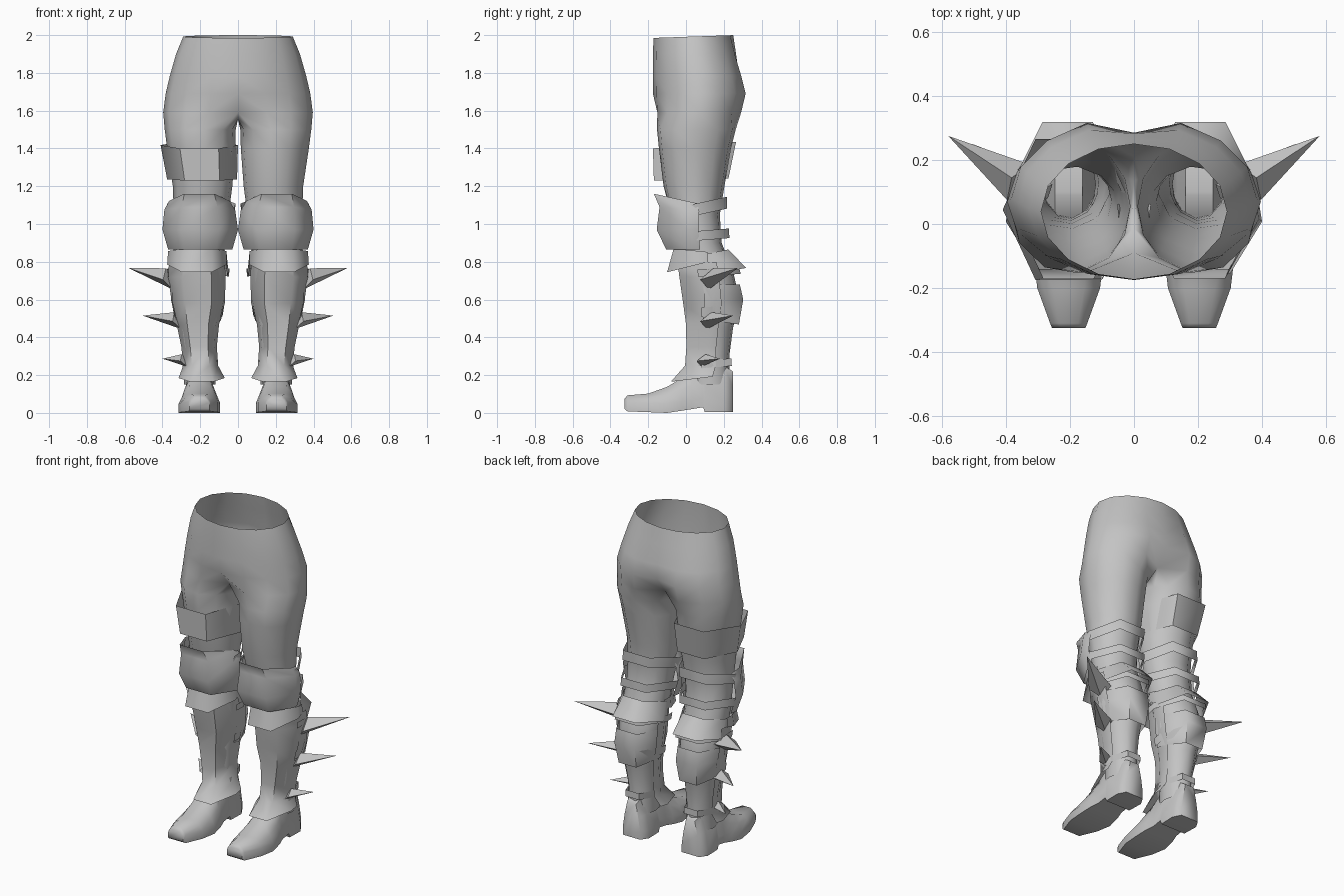
import bpy, bmesh
from math import cos, sin, radians
from mathutils import Vector

if "Cube" in bpy.data.objects:
    bpy.data.objects.remove(bpy.data.objects["Cube"])

GREY = (0.55, 0.55, 0.55, 1)
grey = bpy.data.materials.new("plain grey")
grey.use_nodes = True
grey.diffuse_color = GREY
grey.node_tree.nodes["Principled BSDF"].inputs["Base Color"].default_value = GREY


def finish(name, bm, mirror=True, angle=64):
    bmesh.ops.recalc_face_normals(bm, faces=bm.faces)
    mesh = bpy.data.meshes.new(name)
    bm.to_mesh(mesh)
    bm.free()
    mesh.materials.append(grey)
    ob = bpy.data.objects.new(name, mesh)
    bpy.context.collection.objects.link(ob)
    bpy.ops.object.select_all(action="DESELECT")
    ob.select_set(True)
    bpy.context.view_layer.objects.active = ob
    bpy.ops.object.shade_smooth_by_angle(angle=radians(angle))
    if mirror:
        ob.modifiers.new("Mirror", "MIRROR")
    return ob


def loft(rings, closed=False, caps=False):
    bm = bmesh.new()
    rows = [[bm.verts.new(p) for p in ring] for ring in rings]
    n = len(rows[0])
    for a, b in zip(rows, rows[1:]):
        for i in range(n if closed else n - 1):
            j = (i + 1) % n
            bm.faces.new((a[i], a[j], b[j], b[i]))
    if caps:
        bm.faces.new(rows[0])
        bm.faces.new(rows[-1])
    return bm


def ring(row, angles, flat=1):
    """Section from (z, inner x, outer x, front y, back y, tilt); flat squares off front and back."""
    z, xi, xo, yf, yb = row[:5]
    tilt = row[5] if len(row) > 5 else 0
    pts = []
    for a in angles:
        x = (xi + xo) / 2 + (xo - xi) / 2 * cos(radians(a))
        y = (yf + yb) / 2 + (yb - yf) / 2 * sin(radians(a)) / flat
        pts.append((x, y, z + tilt * (y - yf)))
    return pts


def span(a, b, n):
    return [a + (b - a) * i / n for i in range(n + 1)]


# Armour is six-sided, with flat front and back panels
HEX = sin(radians(60))
FRONT = [-198, -180, -120, -60, 0, 18]
BACK = [-18, 0, 60, 120, 180, 198]


def plate(name, rows, angles):
    return finish(name, loft([ring(r, angles, HEX) for r in rows]))


# Leg sections, top to bottom
LEG = [(1.5, .012, .388, -.155, .265), (1.4, .015, .375, -.145, .24),
       (1.2, .03, .345, -.12, .205), (1.05, .05, .34, -.08, .18),
       (.9, .07, .34, -.05, .19), (.75, .075, .345, -.015, .25),
       (.6, .085, .335, 0, .285), (.45, .11, .31, .01, .25),
       (.3, .12, .285, .015, .23), (.15, .12, .285, .02, .235)]


def section(z, grow):
    for hi, lo in zip(LEG, LEG[1:]):
        if lo[0] <= z <= hi[0]:
            t = (hi[0] - z) / (hi[0] - lo[0])
            _, xi, xo, yf, yb = [u + (v - u) * t for u, v in zip(hi, lo)]
            return z, xi - grow, xo + grow, yf - grow, yb + grow


# Hips and legs: half sections that meet at the middle, then one leg
# Hip rows: z, outer x, front y, back y, front notch, back notch, tilt
HIPS = [(1.985, .29, -.172, .25, 0, 0, .035), (1.9, .328, -.175, .275, 0, .01, 0),
        (1.78, .362, -.175, .312, 0, .03, 0), (1.69, .383, -.175, .335, 0, .05, 0),
        (1.59, .396, -.17, .31, .08, .1, 0)]
rings = []
for z, xo, yf, yb, nf, nb, tilt in HIPS:
    pts = ring((z, -xo, xo, yf, yb, tilt), span(-90, 90, 8))
    pts[0] = (0, yf + nf, pts[0][2])
    pts[-1] = (0, yb - nb, pts[-1][2])
    front, back = Vector(pts[0]), Vector(pts[-1])
    dip = Vector((0, 0, -.035 if nf else 0))
    pts += [back.lerp(front, t) + dip for t in (.25, .5, .75)]
    rings.append(pts)
rings += [ring(r, span(-130, 130, 8) + [155, 180, 205]) for r in LEG]
bm = loft(rings, closed=True)
inner = [f for f in bm.faces if all(abs(v.co.x) < 1e-5 for v in f.verts)]
bmesh.ops.delete(bm, geom=inner, context="FACES")
finish("hips_and_legs", bm)

# Thigh band on the right leg only
band = [(1.4, 0, .41, -.175, .265, .08), (1.23, .005, .375, -.17, .225, .03)]
bm = loft([[(-x, y, z) for x, y, z in ring(r, span(-120, 180, 5), HEX)] for r in band], closed=True)
finish("right_thigh_band", bm, mirror=False)

# Knee guards
plate("knee_guards", [(1.16, .045, .365, -.17, .17, -.22), (1.09, .015, .39, -.14, .17, -.1),
                      (.97, 0, .4, -.155, .17), (.865, .03, .37, -.105, .16)], FRONT)

# Shin guards, with a flared collar and a cuff over the instep
plate("shin_collars", [(.87, .06, .37, -.065, .2, -.1), (.745, .06, .375, -.1, .22, .25)], FRONT)
plate("shin_guards", [(.8, .07, .365, -.045, .26), (.72, .065, .37, -.035, .275),
                      (.58, .07, .35, -.015, .285), (.47, .1, .325, 0, .255),
                      (.35, .112, .3, .002, .235), (.25, .105, .29, -.005, .235),
                      (.165, .07, .315, -.08, .245, .12)], FRONT)

# Calf guards
plate("calf_guards", [(.82, .06, .35, 0, .225, .2), (.71, .05, .365, 0, .318, .18)], BACK)
plate("lower_calf_guards", [(.68, .07, .355, 0, .285), (.6, .07, .355, 0, .303),
                            (.51, .09, .33, 0, .28, -.15)], BACK)

# Straps: thin tilted bands round the back of the leg
for i, (z, height, grow) in enumerate([(1.01, .06, .035), (.9, .05, .04), (.71, .04, .03),
                                       (.5, .05, .02), (.23, .04, .01)]):
    tilt = .22 if i == 0 else .08
    top, low = section(z + height, grow), section(z, grow)
    plate("strap_%d" % (i + 1), [top + (tilt,), low + (tilt,)], BACK)

# Spikes: four-sided pyramids pointing out and back
SPIKES = [((.36, .13, .705), (.58, .275, .767), .066),
          ((.315, .12, .485), (.505, .25, .515), .055),
          ((.28, .09, .275), (.4, .18, .287), .042)]
bm = bmesh.new()
for base, tip, size in SPIKES:
    base, tip = Vector(base), Vector(tip)
    along = (tip - base).normalized()
    side = along.cross(Vector((0, 0, 1))).normalized()
    up = side.cross(along)
    corners = [base + side * size, base + up * size * .8 + along * size * .6,
               base - side * size, base - up * size * .7 - along * size * .4]
    vs = [bm.verts.new(c) for c in corners]
    top = bm.verts.new(tip)
    bm.faces.new(vs)
    for k in range(4):
        bm.faces.new((vs[k], vs[(k + 1) % 4], top))
finish("leg_spikes", bm, angle=30)

# Boots: sections from toe to heel (y, half width, top z, sole z)
BOOT = [(-.325, .052, .075, .02), (-.31, .058, .093, .008), (-.2, .098, .102, .004),
        (-.1, .11, .138, 0), (-.02, .1, .185, .012), (.03, .085, .23, .02),
        (.09, .085, .25, .03), (.1, .085, .25, .004), (.2, .088, .25, .004),
        (.248, .06, .22, .006)]
rings = []
for y, w, top, sole in BOOT:
    mid = sole + min(.05, (top - sole) * .6)
    outline = [(-w, sole), (-w, mid), (-.8 * w, (mid + top) / 2), (-.5 * w, top),
               (.5 * w, top), (.8 * w, (mid + top) / 2), (w, mid), (w, sole)]
    rings.append([(.204 + x, y, z) for x, z in outline])
finish("boots", loft(rings, closed=True, caps=True))
